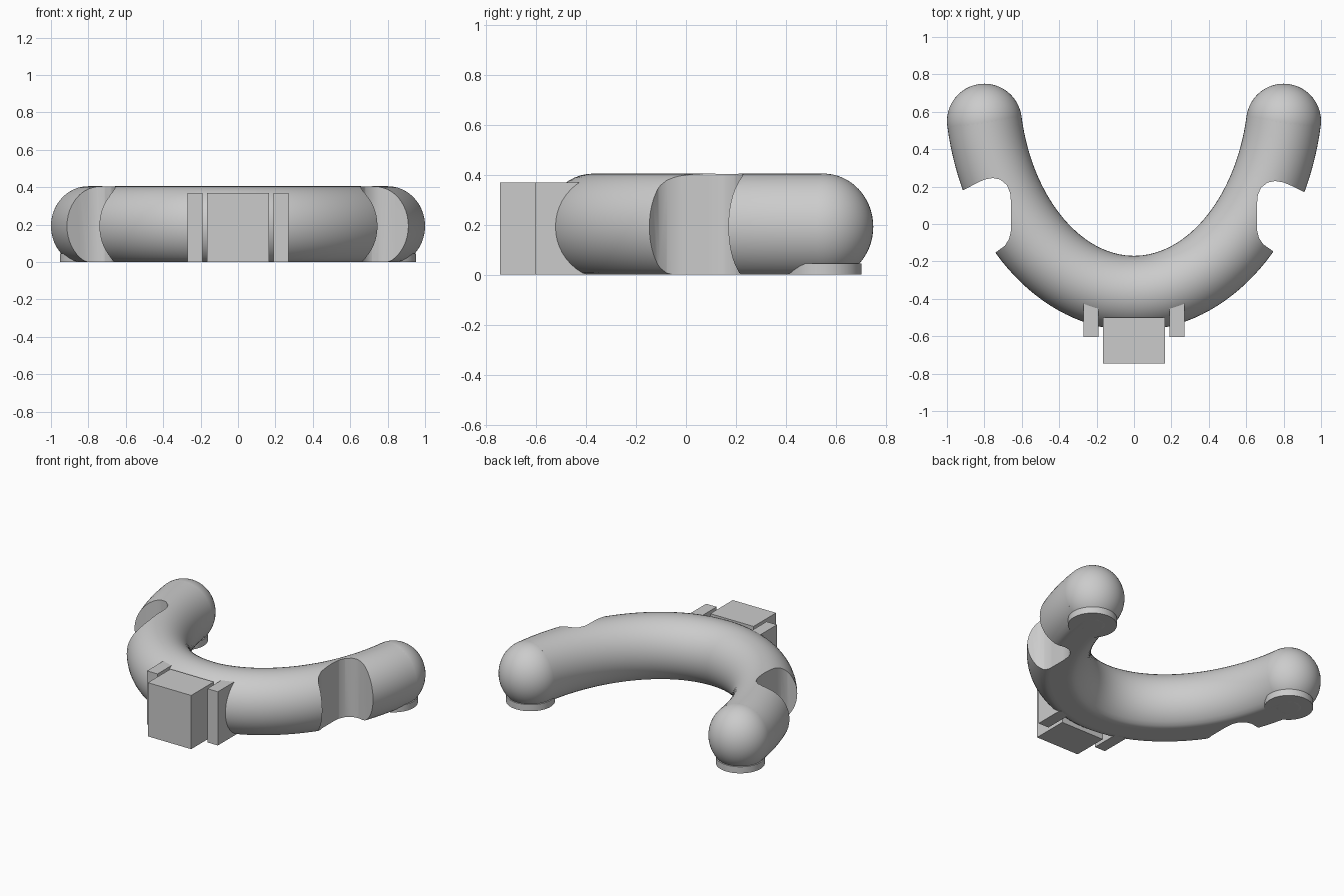
import bpy, bmesh, math
from mathutils import Vector

if "Cube" in bpy.data.objects:
    bpy.data.objects.remove(bpy.data.objects["Cube"])

grey = bpy.data.materials.new("plain_grey")
grey.use_nodes = True
grey.diffuse_color = (0.6, 0.6, 0.6, 1)
grey.node_tree.nodes["Principled BSDF"].inputs["Base Color"].default_value = grey.diffuse_color

RADIUS, HEIGHT, MID = 0.2, 0.213, 0.192   # tube half width, half height, centre height
TIP = Vector((0.8, 0.55, MID))


def finish(name, bm):
    """Turn a bmesh into a named grey object."""
    bmesh.ops.recalc_face_normals(bm, faces=bm.faces)
    mesh = bpy.data.meshes.new(name)
    bm.to_mesh(mesh)
    bm.free()
    mesh.materials.append(grey)
    obj = bpy.data.objects.new(name, mesh)
    bpy.context.collection.objects.link(obj)
    return obj


def smooth(obj):
    bpy.ops.object.select_all(action="DESELECT")
    bpy.context.view_layer.objects.active = obj
    obj.select_set(True)
    bpy.ops.object.shade_smooth_by_angle(angle=math.radians(32))


def block(name, x0, x1, y0, y1, z1):
    bm = bmesh.new()
    bmesh.ops.create_cube(bm, size=1)
    for v in bm.verts:
        v.co = ((x0 + x1) / 2 + v.co.x * (x1 - x0),
                (y0 + y1) / 2 + v.co.y * (y1 - y0), (v.co.z + 0.5) * z1)
    return finish(name, bm)


# Curved tube: an oval section swept along part of an ellipse, flat underneath
def build_tube(steps=64, sides=48, a=0.813, b=1.12, cy=0.75):
    bm = bmesh.new()
    start = math.asin((cy - TIP.y) / b)
    rings = []
    for i in range(steps + 1):
        t = start + (math.pi - 2 * start) * i / steps
        centre = Vector((a * math.cos(t), cy - b * math.sin(t), MID))
        out = Vector((math.cos(t) / a, -math.sin(t) / b, 0)).normalized()
        ring = []
        for j in range(sides):
            s = 2 * math.pi * j / sides
            p = centre + out * RADIUS * math.cos(s)
            p.z = max(0, MID + HEIGHT * math.sin(s))
            ring.append(bm.verts.new(p))
        rings.append(ring)
    for r, q in zip(rings, rings[1:]):
        for j in range(sides):
            k = (j + 1) % sides
            bm.faces.new((r[j], r[k], q[k], q[j]))
    bm.faces.new(rings[0])
    bm.faces.new(rings[-1])
    return finish("curved_tube", bm)


tube = build_tube()

# Rounded side notches cut straight down through the tube
NOTCH = [(1.1, 0.09), (0.91, 0.17), (0.84, 0.205), (0.8, 0.222), (0.755, 0.23),
         (0.715, 0.222), (0.68, 0.195), (0.662, 0.155), (0.657, 0.1), (0.657, -0.03),
         (0.668, -0.075), (0.69, -0.108), (0.743, -0.145), (1.1, -0.4)]


def cut_notch(side, stretch):
    bm = bmesh.new()
    low = [bm.verts.new((side * x, y * stretch, -0.1)) for x, y in NOTCH]
    face = bm.faces.new(low)
    top = bmesh.ops.extrude_face_region(bm, geom=[face])["geom"]
    for v in top:
        if isinstance(v, bmesh.types.BMVert):
            v.co.z = 0.6
    cutter = finish("notch_cutter", bm)
    cutter.hide_render = True
    mod = tube.modifiers.new("notch", "BOOLEAN")
    mod.operation, mod.solver, mod.object = "DIFFERENCE", "EXACT", cutter
    bpy.context.view_layer.objects.active = tube
    bpy.ops.object.modifier_apply(modifier=mod.name)
    bpy.data.objects.remove(cutter)


cut_notch(1, 1.0)
cut_notch(-1, 1.07)
smooth(tube)

for side, label in ((1, "left"), (-1, "right")):
    # Ball end of each arm
    bm = bmesh.new()
    bmesh.ops.create_uvsphere(bm, u_segments=48, v_segments=32, radius=1)
    for v in bm.verts:
        v.co = (side * TIP.x + v.co.x * RADIUS, TIP.y + v.co.y * RADIUS,
                max(0, MID + v.co.z * HEIGHT))
    smooth(finish(label + "_ball_end", bm))

    # Round foot under each ball
    bm = bmesh.new()
    bmesh.ops.create_cone(bm, cap_ends=True, segments=48, radius1=0.153, radius2=0.153, depth=0.045)
    bmesh.ops.translate(bm, verts=bm.verts, vec=(side * TIP.x, TIP.y, 0.0225))
    smooth(finish(label + "_foot", bm))

    # Thin rib beside the front block
    block(label + "_rib", side * 0.23 - 0.04, side * 0.23 + 0.04, -0.605, -0.4, 0.37)

# Front block
block("front_block", -0.165, 0.165, -0.745, -0.5, 0.37)
